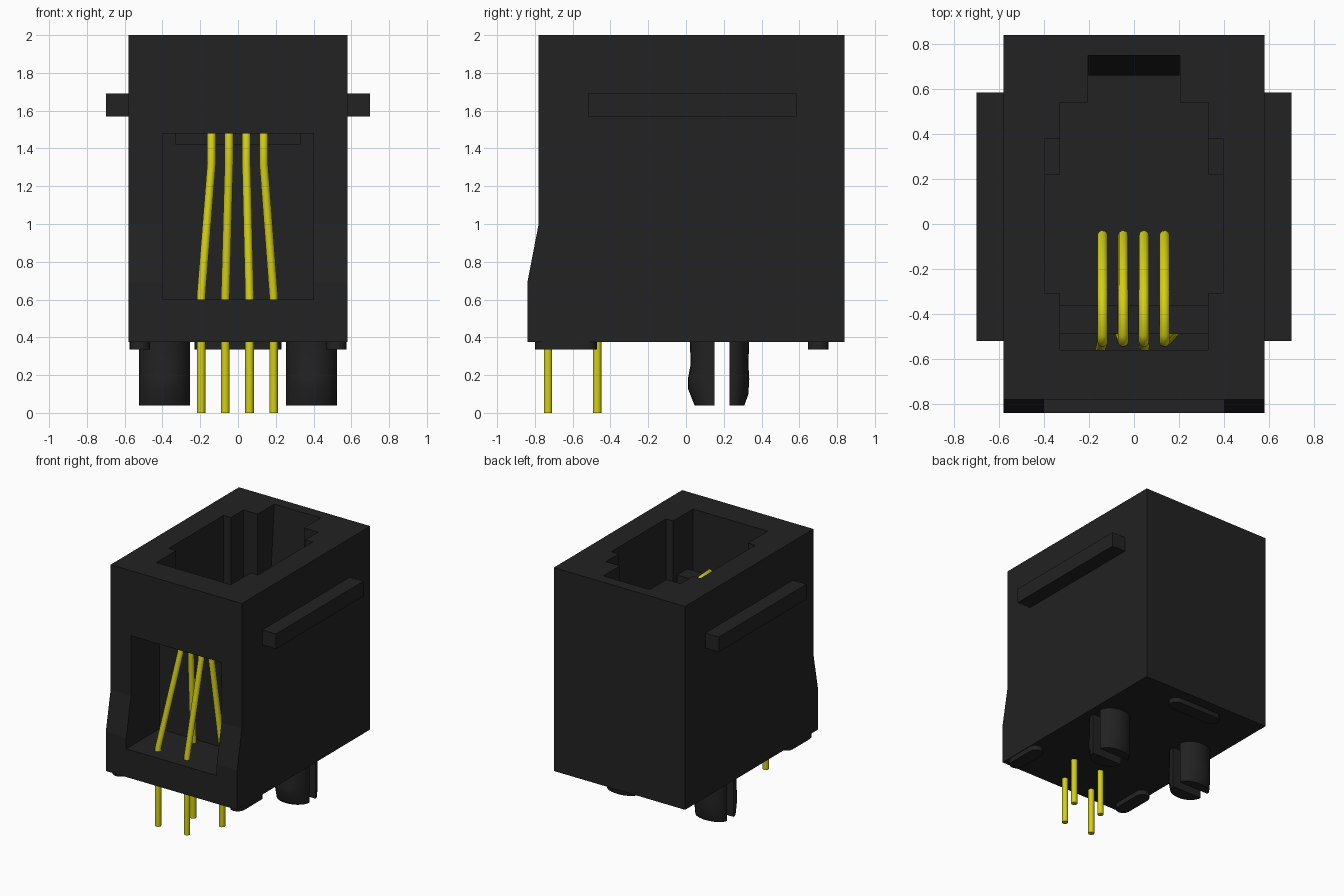
import bpy, bmesh, math
from mathutils import Vector

if "Cube" in bpy.data.objects:
    bpy.data.objects.remove(bpy.data.objects["Cube"], do_unlink=True)


def make_material(name, rgb):
    m = bpy.data.materials.new(name)
    m.use_nodes = True
    m.diffuse_color = (*rgb, 1)
    m.node_tree.nodes["Principled BSDF"].inputs["Base Color"].default_value = (*rgb, 1)
    return m


BLACK = make_material("black plastic", (0.016, 0.016, 0.016))
GOLD = make_material("yellow metal", (0.65, 0.62, 0.008))


def loft(name, rings, smooth=False):
    """Skin a stack of equal-sized rings and cap both ends."""
    bm = bmesh.new()
    rows = [[bm.verts.new(p) for p in ring] for ring in rings]
    n = len(rows[0])
    for a, b in zip(rows, rows[1:]):
        for i in range(n):
            j = (i + 1) % n
            bm.faces.new((a[i], a[j], b[j], b[i]))
    bm.faces.new(rows[0])
    bm.faces.new(rows[-1])
    bmesh.ops.recalc_face_normals(bm, faces=bm.faces)
    mesh = bpy.data.meshes.new(name)
    bm.to_mesh(mesh)
    bm.free()
    mesh.materials.append(BLACK)
    ob = bpy.data.objects.new(name, mesh)
    bpy.context.collection.objects.link(ob)
    if smooth:
        activate(ob)
        bpy.ops.object.shade_smooth_by_angle(angle=math.radians(30))
    return ob


def activate(ob):
    bpy.ops.object.select_all(action='DESELECT')
    ob.select_set(True)
    bpy.context.view_layer.objects.active = ob


def side_prism(name, half, profile):
    """Extrude a (y, z) profile across x."""
    return loft(name, [[(x, y, z) for y, z in profile] for x in (-half, half)])


def box(name, x0, x1, y0, y1, z0, z1):
    return loft(name, [[(x0, y0, z), (x1, y0, z), (x1, y1, z), (x0, y1, z)] for z in (z0, z1)])


def cut(target, cutter):
    mod = target.modifiers.new("cut", 'BOOLEAN')
    mod.operation = 'DIFFERENCE'
    mod.solver = 'EXACT'
    mod.object = cutter
    activate(target)
    bpy.ops.object.modifier_apply(modifier=mod.name)
    bpy.data.objects.remove(cutter, do_unlink=True)


# Housing with a thicker lower front
housing = side_prism("housing", 0.58, [(-0.78, 2), (0.84, 2), (0.84, 0.375),
                                       (-0.84, 0.375), (-0.84, 0.69), (-0.78, 1)])

# Front window, then the stepped plug cavity open at the top
for half, y0, y1, z0, z1 in [
        (0.40, -1.0, -0.42, 0.60, 1.48),
        (0.33, -0.56, -0.36, 1.42, 2.2),
        (0.33, -0.36, 0.54, 0.60, 2.2),
        (0.395, -0.31, 0.22, 0.60, 2.2),
        (0.395, 0.20, 0.38, 1.40, 2.2)]:
    cut(housing, box("cutter", -half, half, y0, y1, z0, z1))

# Latch notch with a sloping back wall
cut(housing, side_prism("cutter", 0.205, [(0.5, 2.2), (0.765, 2.2), (0.66, 0.8),
                                          (0.66, 0.6), (0.5, 0.6)]))

# Ledge that carries the contact wires
box("contact_ledge", -0.33, 0.33, -0.49, -0.36, 1.42, 1.55)


# Pads under the housing
def pad(name, cx, cy, length, width, along_x):
    r, s = width / 2, (length - width) / 2
    outline = []
    for i in range(18):
        a = math.pi * (i if i < 9 else i - 1) / 8
        u = r * math.cos(a)
        v = r * math.sin(a) + (s if i < 9 else -s)
        outline.append((cx + v, cy + u) if along_x else (cx + u, cy + v))
    loft(name, [[(x, y, z) for x, y in outline] for z in (0.335, 0.38)], True)


pad("rear_pad", 0, 0.70, 0.46, 0.11, True)

for side, label in ((1, "left"), (-1, "right")):
    # Side rib
    xs = sorted((side * 0.57, side * 0.70))
    box(label + "_rib", *xs, -0.52, 0.585, 1.57, 1.69)
    pad(label + "_front_pad", side * 0.52, -0.635, 0.33, 0.11, False)

    # Split locating peg: two half-round prongs, the front one with a bulge
    prongs = {"front": (0.15, [(0.38, 0.02), (0.26, 0.025), (0.18, 0.01),
                               (0.13, 0.01), (0.04, 0.045)]),
              "rear": (0.23, [(0.38, 0.335), (0.26, 0.33), (0.18, 0.335),
                              (0.10, 0.33), (0.04, 0.31)])}
    for part, (flat, levels) in prongs.items():
        rings = []
        for z, y in levels:
            rings.append([(side * 0.39 + 0.135 * math.cos(math.pi * i / 14),
                           flat + (y - flat) * math.sin(math.pi * i / 14), z)
                          for i in range(15)])
        loft(f"{label}_{part}_prong", rings, True)

# Contact wires: pin, slanted riser, bend over the ledge and spring
for i in range(4):
    xb = -0.195 + 0.128 * i
    xt = -0.14 + 0.092 * i
    yb = -0.47 if i % 2 else -0.73
    path = [(xb, yb, 0), (xb, yb, 0.62), (xt, -0.525, 1.32), (xt, -0.525, 1.54),
            (xt, -0.49, 1.575), (xt, -0.30, 1.56), (xt, -0.05, 1.0)]
    curve = bpy.data.curves.new(f"contact_wire_{i + 1}", 'CURVE')
    curve.dimensions = '3D'
    curve.bevel_depth = 0.023
    curve.bevel_resolution = 3
    curve.use_fill_caps = True
    spline = curve.splines.new('POLY')
    spline.points.add(len(path) - 1)
    for p, co in zip(spline.points, path):
        p.co = (*co, 1)
    spline.use_smooth = True
    curve.materials.append(GOLD)
    bpy.context.collection.objects.link(bpy.data.objects.new(curve.name, curve))
